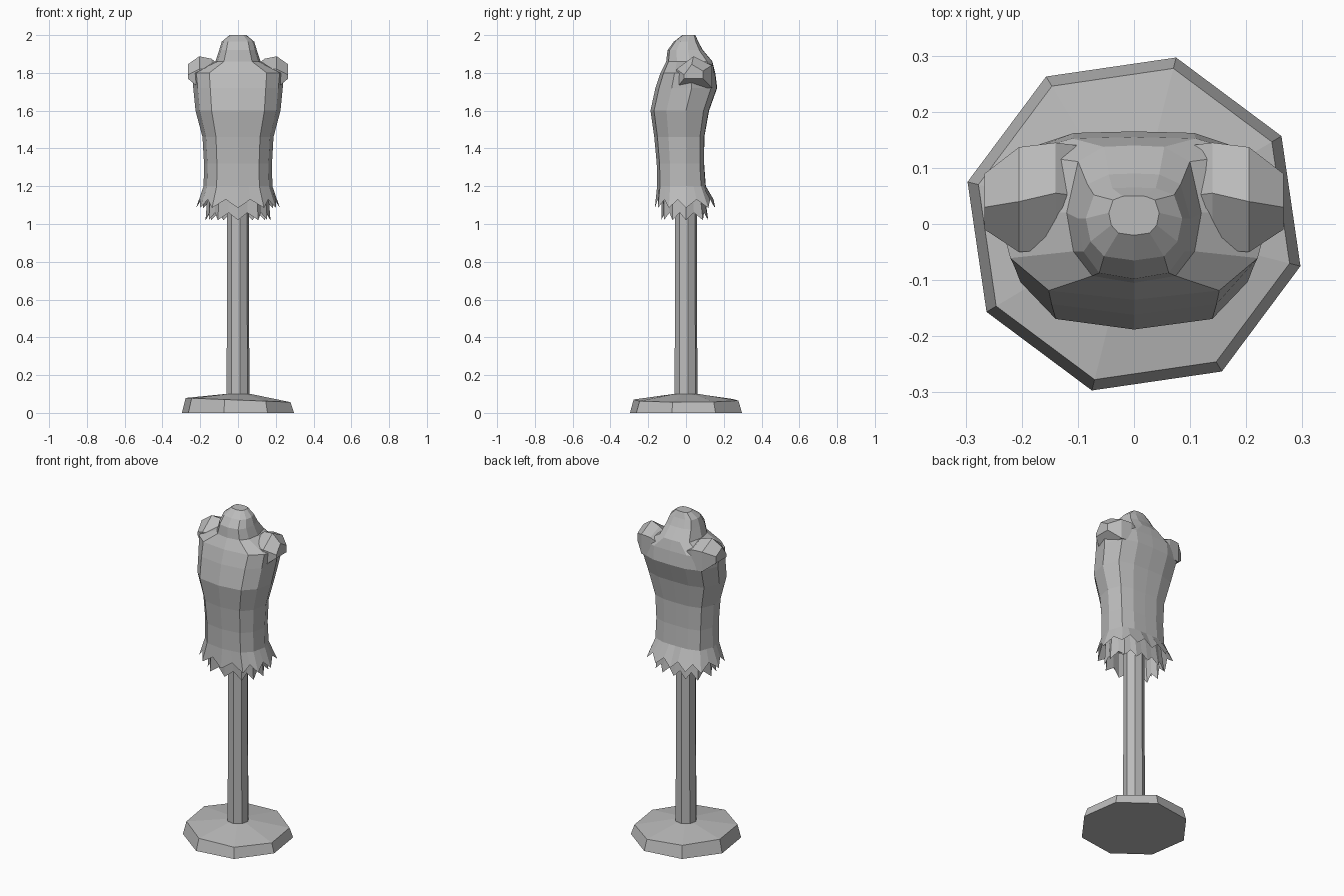
import bpy
import bmesh
from math import sin, cos, pi, radians

cube = bpy.data.objects.get("Cube")
if cube:
    bpy.data.objects.remove(cube)

grey = bpy.data.materials.new("plain grey")
grey.use_nodes = True
colour = (0.5, 0.5, 0.5, 1)
grey.diffuse_color = colour
grey.node_tree.nodes["Principled BSDF"].inputs["Base Color"].default_value = colour


def loft(name, rings, start_cap=True, end_cap=True):
    """Join equal rings of points into one flat-shaded object."""
    bm = bmesh.new()
    rows = [[bm.verts.new(p) for p in ring] for ring in rings]
    n = len(rows[0])
    for low, high in zip(rows, rows[1:]):
        for i in range(n):
            j = (i + 1) % n
            bm.faces.new((low[i], low[j], high[j], high[i]))
    if start_cap:
        bm.faces.new(rows[0][::-1])
    if end_cap:
        bm.faces.new(rows[-1])
    bmesh.ops.recalc_face_normals(bm, faces=bm.faces)
    mesh = bpy.data.meshes.new(name)
    bm.to_mesh(mesh)
    bm.free()
    mesh.materials.append(grey)
    obj = bpy.data.objects.new(name, mesh)
    bpy.context.collection.objects.link(obj)
    return obj


def circle(radius, z, sides, turn, tilt=0):
    angles = [radians(turn) + 2 * pi * i / sides for i in range(sides)]
    return [(radius * cos(a), radius * sin(a), z - tilt * radius * cos(a)) for a in angles]


# Body cross-section: flat front panel, angled sides, flat back panel
HALF = [(0, -1), (.62, -.9), (.9, -.55), (1, 0), (.83, .76), (.45, .98), (0, 1)]
SECTION = HALF + [(-x, y) for x, y in HALF[-2:0:-1]]


def body_ring(z, width, front, back, side):
    return [(x * width, side + y * (back - side if y > 0 else side - front), z)
            for x, y in SECTION]


def split(ring):
    """Add a midpoint on every edge of the ring."""
    out = []
    for p, q in zip(ring, ring[1:] + ring[:1]):
        out += [p, tuple((a + b) / 2 for a, b in zip(p, q))]
    return out


def ragged(ring, rise, pull):
    """Lift and draw in every second point to make a torn hem."""
    return [(x * pull, y * pull, z + rise) if i % 2 else (x, y, z)
            for i, (x, y, z) in enumerate(ring)]


# Base and pole
loft("base", [circle(.306, 0, 8, -14.2), circle(.286, .068, 8, -14.2, .04),
              circle(.07, .1, 8, -14.2)])
loft("pole", [circle(.062, .08, 8, 10), circle(.059, .6, 8, 10), circle(.059, 1.2, 8, 10)])

# Torso with the neck stub: height, half width, front, back, side
LEVELS = [
    (1.2, .182, -.153, .105, 0),
    (1.32, .18, -.155, .096, 0),
    (1.46, .188, -.168, .097, 0),
    (1.6, .225, -.188, .122, 0),
    (1.72, .237, -.162, .165, .03),
    (1.8, .245, -.135, .155, .03),
    (1.86, .12, -.105, .14, .02),
    (1.92, .1, -.098, .09, .01),
    (1.965, .086, -.065, .065, .01),
    (2, .045, -.02, .05, .02),
]
loft("torso", [body_ring(*level) for level in LEVELS])

# Two ragged skirt layers
outer_top = split(body_ring(*LEVELS[0]))
outer_hem = split(body_ring(1.085, .222, -.165, .155, 0))
loft("outer_skirt", [outer_top, ragged(outer_hem, .045, .95)], False, False)
inner_top = split(body_ring(1.18, .16, -.13, .095, 0))
inner_hem = split(body_ring(1.02, .172, -.13, .118, 0))
loft("inner_skirt", [inner_top, ragged(inner_hem, .04, .93)], False, False)

# Shoulder caps: distance out, front, ridge and back, with their heights
CAPS = [
    (.1, -.03, 1.81, .05, 1.84, .14, 1.82),
    (.14, -.045, 1.82, .055, 1.875, .145, 1.84),
    (.205, -.05, 1.82, .04, 1.888, .137, 1.84),
    (.266, -.01, 1.79, .03, 1.845, .09, 1.81),
]
for name, side in (("left_shoulder", 1), ("right_shoulder", -1)):
    sections = []
    for x, yf, zf, yr, zr, yb, zb in CAPS:
        low = 1.77 if x > .25 else 1.72
        sections.append([(side * x, yf, low), (side * x, yf, zf), (side * x, yr, zr),
                         (side * x, yb, zb), (side * x, yb, low)])
    loft(name, sections)
